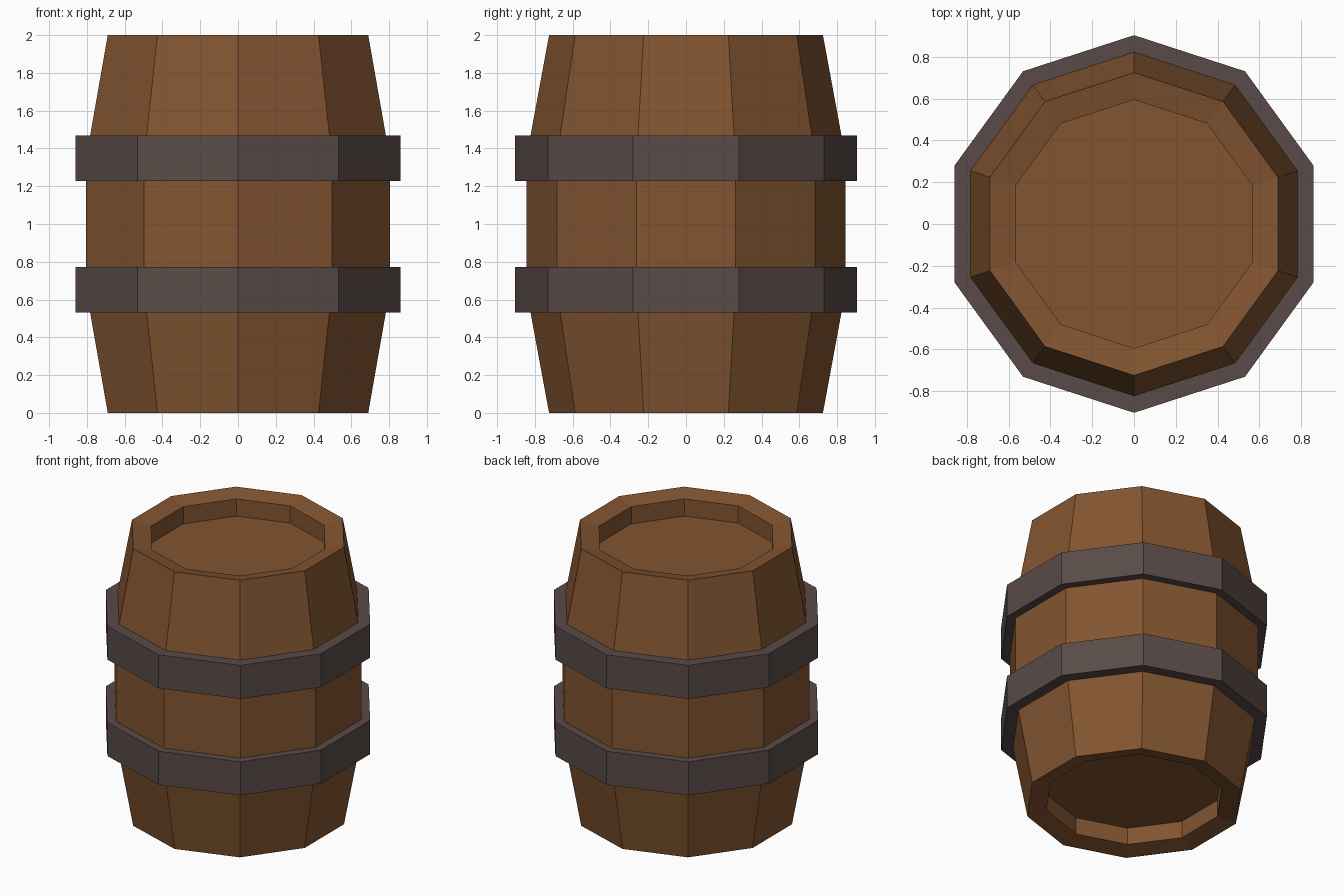
import bpy, bmesh, math

if "Cube" in bpy.data.objects:
    bpy.data.objects.remove(bpy.data.objects["Cube"])

SIDES = 10


def material(name, rgb):
    m = bpy.data.materials.new(name)
    m.diffuse_color = (*rgb, 1)
    m.use_nodes = True
    m.node_tree.nodes["Principled BSDF"].inputs["Base Color"].default_value = m.diffuse_color
    return m


def lathe(name, profile, mat, closed=False):
    """Revolve an (r, z) profile into a flat-faced ten-sided solid, a corner on the y axis."""
    bm = bmesh.new()
    rings = []
    for r, z in profile:
        ring = []
        for i in range(SIDES):
            a = math.pi / 2 + math.tau * i / SIDES
            ring.append(bm.verts.new((r * math.cos(a), r * math.sin(a), z)))
        rings.append(ring)
    pairs = list(zip(rings, rings[1:]))
    if closed:
        pairs.append((rings[-1], rings[0]))
    else:
        bm.faces.new(rings[0])
        bm.faces.new(rings[-1])
    for a, b in pairs:
        for i in range(SIDES):
            j = (i + 1) % SIDES
            bm.faces.new((a[i], a[j], b[j], b[i]))
    bmesh.ops.recalc_face_normals(bm, faces=bm.faces)
    mesh = bpy.data.meshes.new(name)
    bm.to_mesh(mesh)
    bm.free()
    mesh.materials.append(mat)
    ob = bpy.data.objects.new(name, mesh)
    bpy.context.collection.objects.link(ob)
    return ob


wood = material("brown wood", (0.225, 0.090, 0.030))
iron = material("dark iron", (0.098, 0.070, 0.063))

# Barrel body: bulging staves, rims sloping inwards to a recessed lid at both ends
half = [(0.595, 0.152), (0.595, 0.028), (0.725, 0), (0.845, 0.65)]
lathe("barrel_body", half + [(r, 2 - z) for r, z in reversed(half)], wood)

# Two metal hoops, sunk slightly into the staves
for name, z in (("lower_hoop", 0.652), ("upper_hoop", 1.348)):
    lathe(name, [(0.822, z - 0.121), (0.904, z - 0.121),
                 (0.904, z + 0.121), (0.822, z + 0.121)], iron, closed=True)
